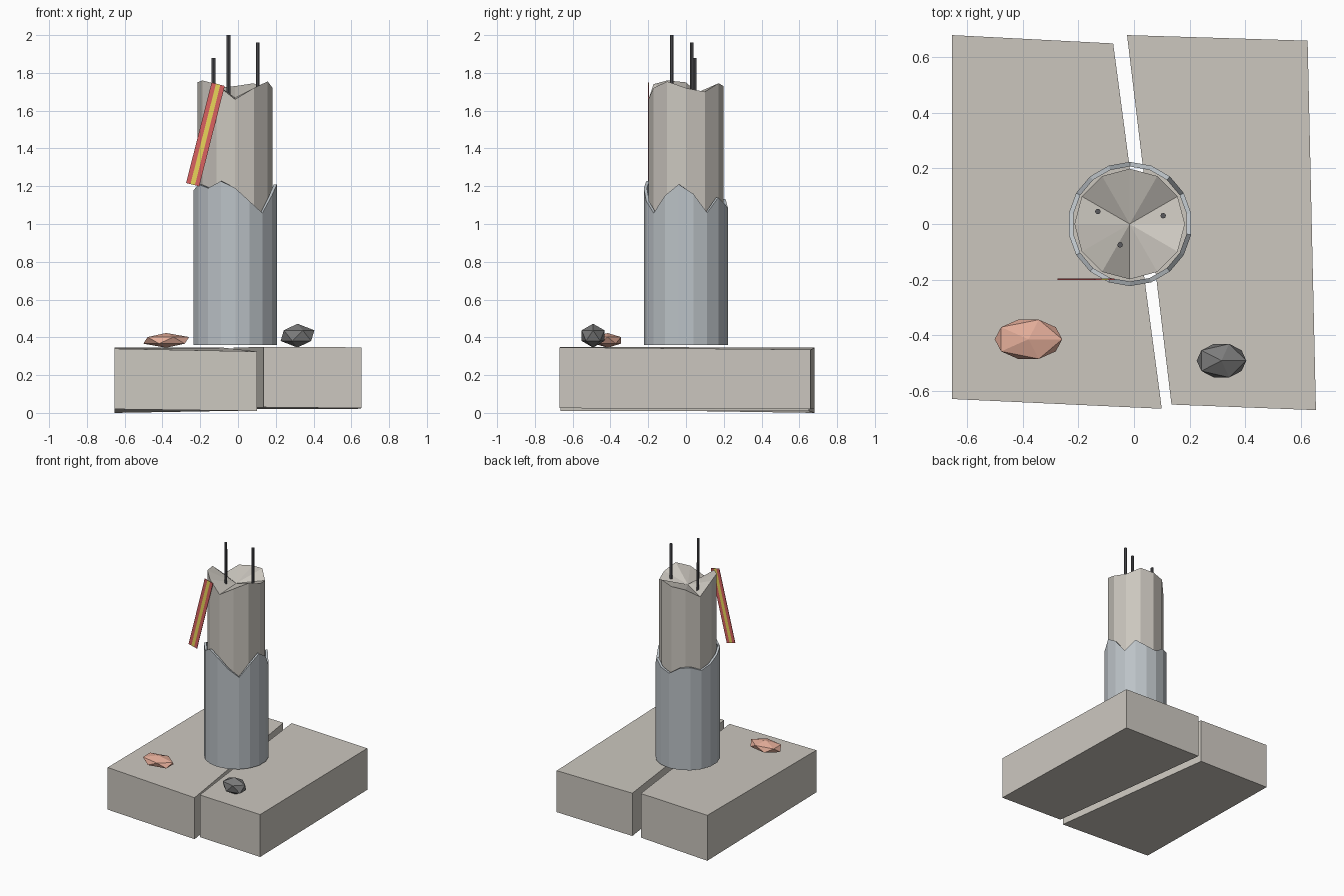
import bpy, bmesh
from math import sin, cos, radians
from mathutils import Matrix, Vector

if "Cube" in bpy.data.objects:
    bpy.data.objects.remove(bpy.data.objects["Cube"])


def material(name, rgb):
    m = bpy.data.materials.new(name)
    m.diffuse_color = (*rgb, 1)
    m.use_nodes = True
    m.node_tree.nodes["Principled BSDF"].inputs["Base Color"].default_value = m.diffuse_color
    return m


CONCRETE = material("concrete", (0.60, 0.57, 0.52))
STEEL = material("steel", (0.50, 0.54, 0.57))
IRON = material("iron", (0.10, 0.10, 0.11))
RED = material("red", (0.70, 0.12, 0.12))
YELLOW = material("yellow", (0.82, 0.66, 0.10))
CLAY = material("clay", (0.78, 0.42, 0.32))
COAL = material("coal", (0.20, 0.20, 0.20))


def finish(bm, name, mat):
    bmesh.ops.recalc_face_normals(bm, faces=bm.faces)
    me = bpy.data.meshes.new(name)
    bm.to_mesh(me)
    bm.free()
    me.materials.append(mat)
    ob = bpy.data.objects.new(name, me)
    bpy.context.collection.objects.link(ob)
    return ob


def bridge(bm, a, b):
    n = len(a)
    for i in range(n):
        j = (i + 1) % n
        bm.faces.new((a[i], a[j], b[j], b[i]))


def ring(bm, radius, heights, start, cx):
    n = len(heights)
    out = []
    for i, z in enumerate(heights):
        a = radians(start + 360 * i / n)
        out.append(bm.verts.new((cx + radius * cos(a), radius * sin(a), z)))
    return out


def slab(name, corners):
    """Prism from (x, y, bottom, top) corners."""
    bm = bmesh.new()
    lo = [bm.verts.new((x, y, b)) for x, y, b, t in corners]
    hi = [bm.verts.new((x, y, t)) for x, y, b, t in corners]
    bridge(bm, lo, hi)
    bm.faces.new(lo)
    bm.faces.new(hi)
    finish(bm, name, CONCRETE)


# Cracked base: two slightly tilted halves
slab("base_left", [(-0.655, -0.63, 0.02, 0.34), (0.10, -0.665, 0.01, 0.325),
                   (-0.075, 0.65, 0.01, 0.345), (-0.655, 0.68, 0.0, 0.345)])
slab("base_right", [(0.135, -0.65, 0.03, 0.35), (0.655, -0.67, 0.025, 0.347),
                    (0.625, 0.66, 0.02, 0.335), (-0.025, 0.68, 0.02, 0.345)])

# Steel sleeve: thin 18-sided tube with a torn rim
rim = [1.227, 1.19, 1.12, 1.058, 1.15, 1.21, 1.16, 1.06, 1.14,
       1.10, 1.08, 1.13, 1.14, 1.11, 1.14, 1.18, 1.21, 1.19]
bm = bmesh.new()
flat = [0.36] * 18
loops = [ring(bm, r, h, -110, -0.0145)
         for r, h in ((0.2235, flat), (0.2235, rim), (0.207, rim), (0.207, flat))]
for i in range(4):
    bridge(bm, loops[i], loops[(i + 1) % 4])
finish(bm, "steel_sleeve", STEEL)

# Concrete core: 12-sided, broken top dipping to the middle
broken = [1.66, 1.72, 1.755, 1.72, 1.70, 1.745, 1.73, 1.72, 1.66, 1.75, 1.76, 1.74]
bm = bmesh.new()
lo = ring(bm, 0.199, [0.36] * 12, -90, -0.0155)
hi = ring(bm, 0.199, broken, -90, -0.0155)
bridge(bm, lo, hi)
bm.faces.new(lo)
mid = bm.verts.new((-0.0155, 0, 1.67))
for i in range(12):
    bm.faces.new((hi[i], hi[(i + 1) % 12], mid))
finish(bm, "concrete_core", CONCRETE)

# Exposed reinforcing rods
for i, (x, y, top) in enumerate([(-0.13, 0.045, 1.88), (-0.05, -0.075, 2.0),
                                 (0.105, 0.03, 1.96)]):
    bm = bmesh.new()
    bmesh.ops.create_cone(bm, cap_ends=True, segments=8, radius1=0.01, radius2=0.01,
                          depth=top - 1.5,
                          matrix=Matrix.Translation((x, y, (top + 1.5) / 2)))
    finish(bm, f"rod_{i + 1}", IRON)

# Slanted ribbon: three thin strips side by side
top, bottom = Vector((-0.105, 0, 1.74)), Vector((-0.24, 0, 1.208))
along = (top - bottom).normalized()
side = Vector((along.z, 0, -along.x))
edges = [-0.036, -0.012, 0.012, 0.036]
for i, mat in enumerate((RED, YELLOW, RED)):
    bm = bmesh.new()
    loops = []
    for y in (-0.201, -0.197):
        loops.append([bm.verts.new(p + side * e + Vector((0, y, 0)))
                      for p, e in ((bottom, edges[i]), (bottom, edges[i + 1]),
                                   (top, edges[i + 1]), (top, edges[i]))])
    bridge(bm, *loops)
    for loop in loops:
        bm.faces.new(loop)
    finish(bm, f"ribbon_strip_{i + 1}", mat)

# Loose stones: stretched icosahedra
for name, mat, pos, size in (
        ("clay_stone", CLAY, (-0.38, -0.415, 0.384), (0.136, 0.083, 0.039)),
        ("dark_stone", COAL, (0.315, -0.492, 0.409), (0.100, 0.071, 0.063))):
    bm = bmesh.new()
    bmesh.ops.create_icosphere(bm, subdivisions=1, radius=1)
    bmesh.ops.scale(bm, vec=size, verts=bm.verts)
    bmesh.ops.translate(bm, vec=pos, verts=bm.verts)
    finish(bm, name, mat)
